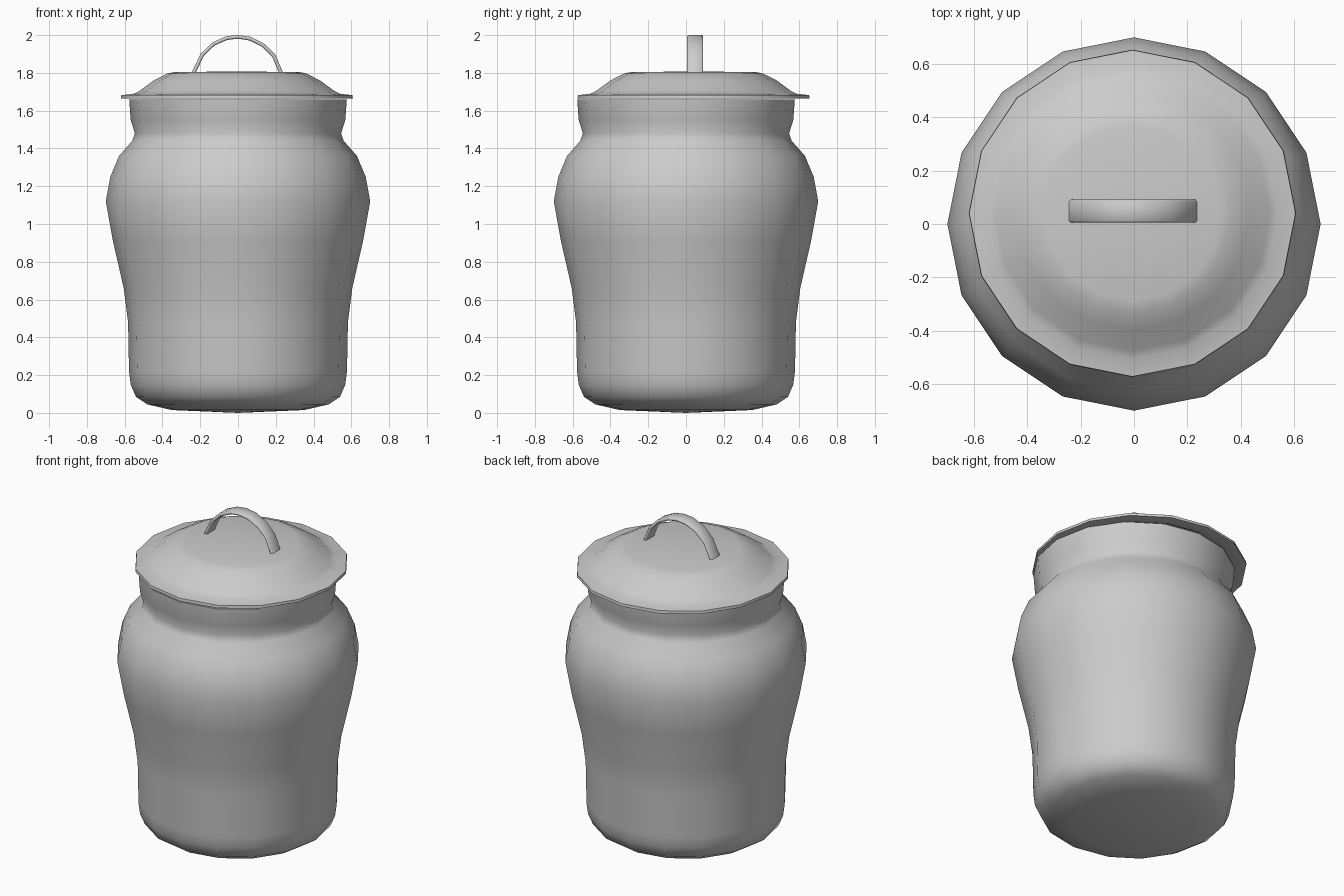
import bpy, bmesh, math
from mathutils import Vector

if "Cube" in bpy.data.objects:
    bpy.data.objects.remove(bpy.data.objects["Cube"], do_unlink=True)

SIDES = 16

grey = bpy.data.materials.new("plain grey")
grey.use_nodes = True
grey.diffuse_color = (0.6, 0.6, 0.6, 1)
grey.node_tree.nodes["Principled BSDF"].inputs["Base Color"].default_value = (0.6, 0.6, 0.6, 1)


def finish(name, bm, angle):
    bmesh.ops.recalc_face_normals(bm, faces=bm.faces)
    mesh = bpy.data.meshes.new(name)
    bm.to_mesh(mesh)
    bm.free()
    mesh.materials.append(grey)
    obj = bpy.data.objects.new(name, mesh)
    bpy.context.collection.objects.link(obj)
    bpy.ops.object.select_all(action="DESELECT")
    obj.select_set(True)
    bpy.context.view_layer.objects.active = obj
    bpy.ops.object.shade_smooth_by_angle(angle=math.radians(angle))
    return obj


def lathe(name, profile, centre=(0, 0), angle=60):
    """Turn a (radius, height) profile that starts and ends on the axis."""
    bm = bmesh.new()
    rings = []
    for r, z in profile:
        count = SIDES if r else 1
        rings.append([bm.verts.new((centre[0] + r * math.cos(math.tau * i / SIDES),
                                    centre[1] + r * math.sin(math.tau * i / SIDES), z))
                      for i in range(count)])
    for a, b in zip(rings, rings[1:]):
        for i in range(SIDES):
            j = (i + 1) % SIDES
            quad = [a[i % len(a)], a[j % len(a)], b[j % len(b)], b[i % len(b)]]
            bm.faces.new(list(dict.fromkeys(quad)))
    return finish(name, bm, angle)


# Jar: outer wall from the base to the mouth, then the inner wall back down
outer = [(0.35, 0.015), (0.48, 0.045), (0.54, 0.085), (0.568, 0.15), (0.577, 0.22),
         (0.582, 0.48), (0.605, 0.66), (0.662, 0.91), (0.70, 1.12), (0.676, 1.25),
         (0.63, 1.36), (0.56, 1.44), (0.546, 1.48), (0.568, 1.55), (0.576, 1.66)]
inner = [(r - 0.04, max(z, 0.055)) for r, z in reversed(outer)]
lathe("jar", [(0, 0)] + outer + inner + [(0, 0.05)])

# Lid: thin domed shell with a flat top and flared rim, set slightly back
lid_top = [(0.33, 1.805), (0.37, 1.796), (0.44, 1.76), (0.515, 1.705),
           (0.545, 1.69), (0.612, 1.682), (0.614, 1.665)]
lid_under = [(0.54, 1.665), (0.50, 1.69), (0.43, 1.74), (0.34, 1.785)]
lathe("lid", [(0, 1.807)] + lid_top + lid_under + [(0, 1.787)], (-0.006, 0.04))

# Handle: flat strap swept along an arch
path = [(-0.24, 1.79), (-0.19, 1.895), (-0.13, 1.953), (-0.06, 1.984), (0, 1.991),
        (0.065, 1.981), (0.135, 1.945), (0.19, 1.89), (0.232, 1.79)]
half_section = [(0.036, 0.01), (0.043, 0.004)]
section = half_section + [(y, -n) for y, n in reversed(half_section)]
section += [(-y, -n) for y, n in section]
bm = bmesh.new()
rings = []
for k, (x, z) in enumerate(path):
    before, after = path[max(k - 1, 0)], path[min(k + 1, len(path) - 1)]
    normal = Vector((before[1] - after[1], 0, after[0] - before[0])).normalized()
    rings.append([bm.verts.new(Vector((x, 0.048 + y, z)) + normal * n) for y, n in section])
for a, b in zip(rings, rings[1:]):
    for i in range(len(section)):
        j = (i + 1) % len(section)
        bm.faces.new((a[i], a[j], b[j], b[i]))
for end in (rings[0], rings[-1]):
    bm.faces.new(end)
finish("handle", bm, 50)
